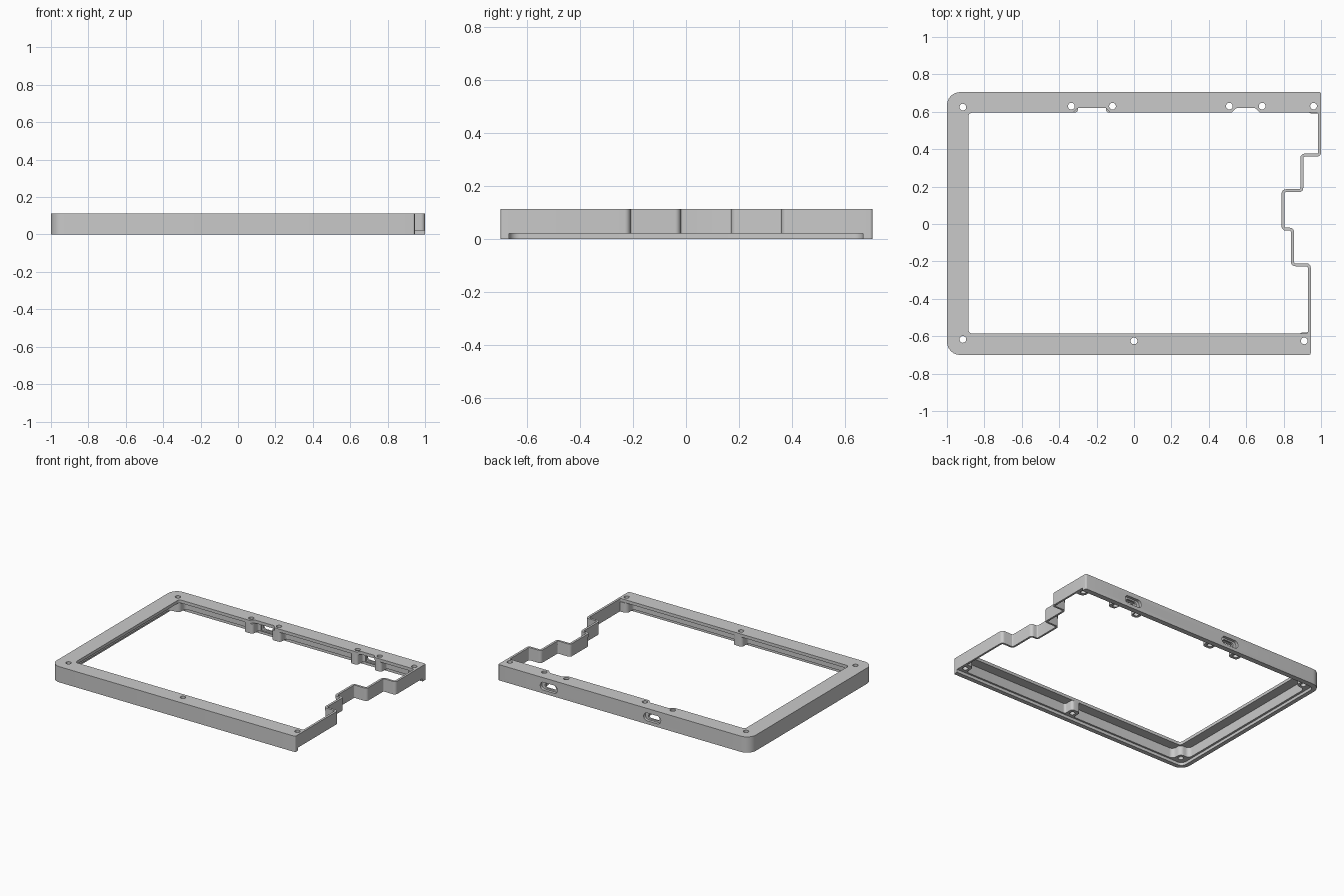
import bpy, bmesh, math
from mathutils import Vector

cube = bpy.data.objects.get("Cube")
if cube:
    bpy.data.objects.remove(cube, do_unlink=True)

HEIGHT, PLATE_UNDER, LIP = 0.113, 0.091, 0.021
BACK, FRONT, REBATE = 0.705, -0.70, 0.668
WALL_BACK, WALL_FRONT, WALL_RIGHT = 0.66, -0.655, 0.014

grey = bpy.data.materials.new("plain grey")
grey.use_nodes = True
grey.diffuse_color = (0.59, 0.59, 0.59, 1)
bsdf = next(n for n in grey.node_tree.nodes if n.type == 'BSDF_PRINCIPLED')
bsdf.inputs["Base Color"].default_value = grey.diffuse_color
parts = []


def fillet(points, steps=6):
    """Round each (x, y, radius) corner of a closed outline."""
    out = []
    for i, (x, y, r) in enumerate(points):
        p = Vector((x, y, 0))
        if r <= 0:
            out.append(p)
            continue
        u = (Vector((*points[i - 1][:2], 0)) - p).normalized()
        v = (Vector((*points[(i + 1) % len(points)][:2], 0)) - p).normalized()
        half = u.angle(v) / 2
        c = p + (u + v).normalized() * r / math.sin(half)
        a = (p + u * r / math.tan(half) - c).normalized()
        b = (p + v * r / math.tan(half) - c).normalized()
        out += [c + a.slerp(b, k / steps) * r for k in range(steps + 1)]
    return out


def rectangle(x0, x1, y0, y1, r=0):
    return fillet([(x0, y0, r), (x1, y0, r), (x1, y1, r), (x0, y1, r)])


def circle(x, y, r=.018, n=24):
    return [Vector((x + r * math.cos(math.tau * k / n),
                    y + r * math.sin(math.tau * k / n), 0)) for k in range(n)]


def lay(outline, z):
    return [Vector((p.x, p.y, z)) for p in outline]


def stand(outline, y):
    return [Vector((p.x, y, p.y)) for p in outline]


def cap(bm, *loops):
    """Fill a flat region; later loops are holes in the first."""
    edges = []
    for loop in loops:
        verts = [bm.verts.new(p) for p in loop]
        edges += [bm.edges.new((verts[i - 1], verts[i])) for i in range(len(verts))]
    bmesh.ops.triangle_fill(bm, edges=edges, use_beauty=True)


def band(bm, low, high, skip_y=None):
    """Join two matching loops, leaving out the straight run at skip_y."""
    for i in range(len(low)):
        if skip_y and min(low[i - 1].y, low[i].y) > skip_y - 1e-5:
            continue
        quad = (low[i - 1], low[i], high[i], high[i - 1])
        bm.faces.new([bm.verts.new(p) for p in quad])


def finish(bm, name):
    """Weld the surfaces into one object."""
    bmesh.ops.remove_doubles(bm, verts=bm.verts, dist=1e-5)
    bmesh.ops.recalc_face_normals(bm, faces=bm.faces)
    mesh = bpy.data.meshes.new(name)
    bm.to_mesh(mesh)
    bm.free()
    mesh.materials.append(grey)
    obj = bpy.data.objects.new(name, mesh)
    bpy.context.collection.objects.link(obj)
    parts.append(obj)


# Stepped side: (x, y, is outward corner), inset by a thickness
STEPS = [(1, .36, 1), (.905, .36, 0), (.905, .17, 1), (.805, .17, 0),
         (.805, -.02, 0), (.855, -.02, 1), (.855, -.21, 0), (.945, -.21, 1)]


def side(t):
    return [(x - t, y + math.copysign(t, y), .022 - t if out else .008 + t)
            for x, y, out in STEPS]


# Port centres with half widths of the plate notch and inner pocket
PORTS = [(-.225, .1, .055), (.5975, .075, .048)]
notches = []
for x, w, _ in PORTS:
    notches += [(x - w, .595, .008), (x - w + .025, .62, .01),
                (x + w - .025, .62, .01), (x + w, .595, .008)]

# Outlines of the frame
right_end = [(1, REBATE, 0)]
front_end = [(.945, -REBATE, 0)]
outer_left = [(-1, FRONT, .07), (-1, BACK, .07), (1, BACK, .01)]
outer_front = [(.945, FRONT, .01)]
rebate_left = [(-.97, -REBATE, .04), (-.97, REBATE, .04)]
outer = fillet(outer_left + right_end + side(0) + front_end + outer_front)
rebate = fillet(rebate_left + right_end + side(0) + front_end)
lip = fillet(outer_left + right_end + rebate_left[::-1] + front_end + outer_front)
cavity = fillet([(-.955, WALL_FRONT, .03), (-.955, WALL_BACK, .03),
                 (1 - WALL_RIGHT, WALL_BACK, .006), *side(WALL_RIGHT),
                 (.945 - WALL_RIGHT, WALL_FRONT, .006)])
window = fillet([(-.885, -.585, .02), (-.885, .595, .02), *notches,
                 (.984, .595, .008), *side(.016), (.929, -.585, .008)])

# Screw positions: x, y, half widths of the boss to each side
WALL_BOSSES = [(-.335, .63, .036, .036), (-.115, .63, .036, .036),
               (.51, .63, .036, .022), (.685, .63, .022, .036),
               (0, -.625, .036, .036)]
CORNERS = [(-.915, .625), (-.915, -.617), (.96, .63), (.91, -.625)]
holes = [circle(x, y) for x, y, *_ in WALL_BOSSES + CORNERS]

# Frame: top plate, walls, rebate floor and bottom lip
bm = bmesh.new()
for z, edge in ((HEIGHT, outer), (PLATE_UNDER, cavity)):
    cap(bm, *(lay(o, z) for o in [edge, window, *holes]))
for hole in [window, *holes]:
    band(bm, lay(hole, PLATE_UNDER), lay(hole, HEIGHT))
band(bm, lay(outer, LIP), lay(outer, HEIGHT), BACK)
band(bm, lay(cavity, LIP), lay(cavity, PLATE_UNDER), WALL_BACK)
cap(bm, lay(rebate, LIP), lay(cavity, LIP))
cap(bm, lay(lip, 0))
band(bm, lay(lip, 0), lay(lip, LIP))

# Back wall with port openings: outer pocket, slot, inner pocket
Z = .052
pockets = [rectangle(x - .068, x + .068, Z - .028, Z + .028, .027) for x, *_ in PORTS]
slots = [rectangle(x - .043, x + .043, Z - .017, Z + .017, .016) for x, *_ in PORTS]
inners = [rectangle(x - h, x + h, Z - .028, Z + .028, .005) for x, _, h in PORTS]
cap(bm, stand(rectangle(-.93, .99, LIP, HEIGHT), BACK),
    *(stand(p, BACK) for p in pockets))
cap(bm, stand(rectangle(-.925, .98, LIP, PLATE_UNDER), WALL_BACK),
    *(stand(p, WALL_BACK) for p in inners))
for pocket, slot, inner in zip(pockets, slots, inners):
    band(bm, stand(pocket, .685), stand(pocket, BACK))
    cap(bm, stand(pocket, .685), stand(slot, .685))
    band(bm, stand(slot, .672), stand(slot, .685))
    cap(bm, stand(inner, .672), stand(slot, .672))
    band(bm, stand(inner, WALL_BACK), stand(inner, .672))
finish(bm, "case_frame")


def boss(name, shape, hole):
    """Hollow post hanging below the top plate."""
    bm = bmesh.new()
    for z in (LIP, PLATE_UNDER):
        cap(bm, lay(shape, z), lay(hole, z))
    for loop in (shape, hole):
        band(bm, lay(loop, LIP), lay(loop, PLATE_UNDER))
    finish(bm, name)


# Bosses along the long walls, flared where they meet the wall
for x, y, a, b in WALL_BOSSES:
    s, wall, tip = (1, WALL_BACK, .595) if y > 0 else (-1, -WALL_FRONT, .585)
    root = wall + .004
    shape = fillet([(x - a - .016, s * root, 0), (x - a - .016, s * wall, 0),
                    (x - a, s * wall, .015), (x - a, s * tip, .02),
                    (x + b, s * tip, .02), (x + b, s * wall, .015),
                    (x + b + .016, s * wall, 0), (x + b + .016, s * root, 0)])
    boss("screw_boss", shape, circle(x, y))

# Corner bosses, left pair then right pair
for x, y in CORNERS:
    s, wall, tip = (1, WALL_BACK, .59) if y > 0 else (-1, -WALL_FRONT, .58)
    if x < 0:
        shape = [(-.96, s * (wall + .005), 0), (-.84, s * (wall + .005), 0),
                 (-.84, s * wall, 0), (-.88, s * wall, .03), (-.88, s * tip, .03),
                 (-.955, s * tip, .03), (-.955, s * (tip - .04), 0),
                 (-.96, s * (tip - .04), 0)]
    else:
        right, inner = x + .03, x - .035
        shape = [(right, s * (wall + .005), 0), (inner - .025, s * (wall + .005), 0),
                 (inner - .025, s * wall, 0), (inner, s * wall, .02),
                 (inner, s * tip, .03), (right, s * tip, 0)]
    boss("corner_boss", fillet(shape), circle(x, y))

# Smooth curved walls, sharp edges kept
bpy.ops.object.select_all(action='DESELECT')
for obj in parts:
    obj.select_set(True)
bpy.context.view_layer.objects.active = parts[0]
bpy.ops.object.shade_smooth_by_angle(angle=math.radians(30))
